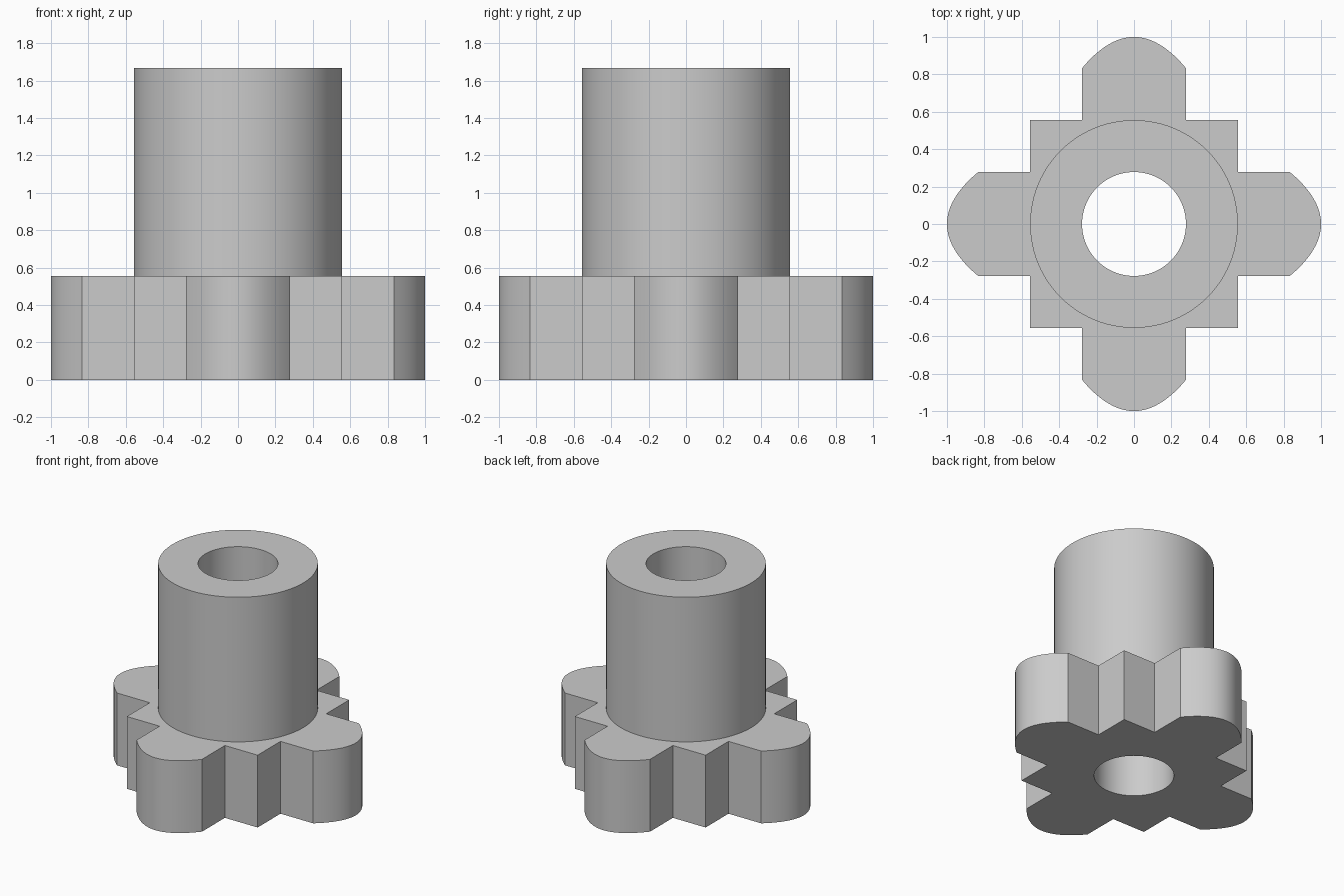
import bpy
import bmesh
from math import radians
from mathutils import Matrix, Vector

cube = bpy.data.objects.get("Cube")
if cube:
    bpy.data.objects.remove(cube, do_unlink=True)

U = 1 / 3.6                    # module: half the width of a tooth
TIP, SHOULDER = 1.0, 3 * U     # tooth reach at the middle and at its sides
GEAR_H, TOTAL_H = 2 * U, 6 * U
ARC_STEPS = 24

grey = bpy.data.materials.new("light_grey")
grey.use_nodes = True
colour = (0.6, 0.6, 0.6, 1)
grey.diffuse_color = colour
grey.node_tree.nodes["Principled BSDF"].inputs["Base Color"].default_value = colour


def make_object(name, bm):
    bmesh.ops.recalc_face_normals(bm, faces=bm.faces)
    mesh = bpy.data.meshes.new(name)
    bm.to_mesh(mesh)
    bm.free()
    mesh.materials.append(grey)
    obj = bpy.data.objects.new(name, mesh)
    bpy.context.collection.objects.link(obj)
    return obj


def cylinder(name, radius, bottom, top):
    bm = bmesh.new()
    bmesh.ops.create_cone(bm, cap_ends=True, segments=96, radius1=radius, radius2=radius,
                          depth=top - bottom,
                          matrix=Matrix.Translation((0, 0, (bottom + top) / 2)))
    return make_object(name, bm)


def combine(target, helper, operation):
    helper.hide_render = True
    mod = target.modifiers.new(operation.lower(), "BOOLEAN")
    mod.operation = operation
    mod.solver = "EXACT"
    mod.object = helper
    bpy.ops.object.modifier_apply(modifier=mod.name)
    bpy.data.objects.remove(helper, do_unlink=True)


# Quarter outline: square corner, tooth root, curved tip, tooth root
quarter = [Vector((2 * U, -2 * U, 0)), Vector((2 * U, -U, 0))]
for i in range(ARC_STEPS + 1):
    t = 2 * i / ARC_STEPS - 1
    quarter.append(Vector((TIP - (TIP - SHOULDER) * t * t, U * t, 0)))
quarter.append(Vector((2 * U, U, 0)))

# Four-toothed gear
bm = bmesh.new()
outline = [bm.verts.new(Matrix.Rotation(radians(90 * k), 3, "Z") @ p)
           for k in range(4) for p in quarter]
base = bm.faces.new(outline)
extruded = bmesh.ops.extrude_face_region(bm, geom=[base], use_keep_orig=True)
top = [g for g in extruded["geom"] if isinstance(g, bmesh.types.BMVert)]
bmesh.ops.translate(bm, verts=top, vec=(0, 0, GEAR_H))
gear = make_object("gear_with_hub", bm)

bpy.ops.object.select_all(action="DESELECT")
bpy.context.view_layer.objects.active = gear
gear.select_set(True)

# Hub fused onto the gear, then a bore through both
combine(gear, cylinder("hub", 2 * U, GEAR_H / 2, TOTAL_H), "UNION")
combine(gear, cylinder("bore_cutter", U, -0.2, TOTAL_H + 0.2), "DIFFERENCE")

bpy.ops.object.shade_smooth_by_angle(angle=radians(30))
